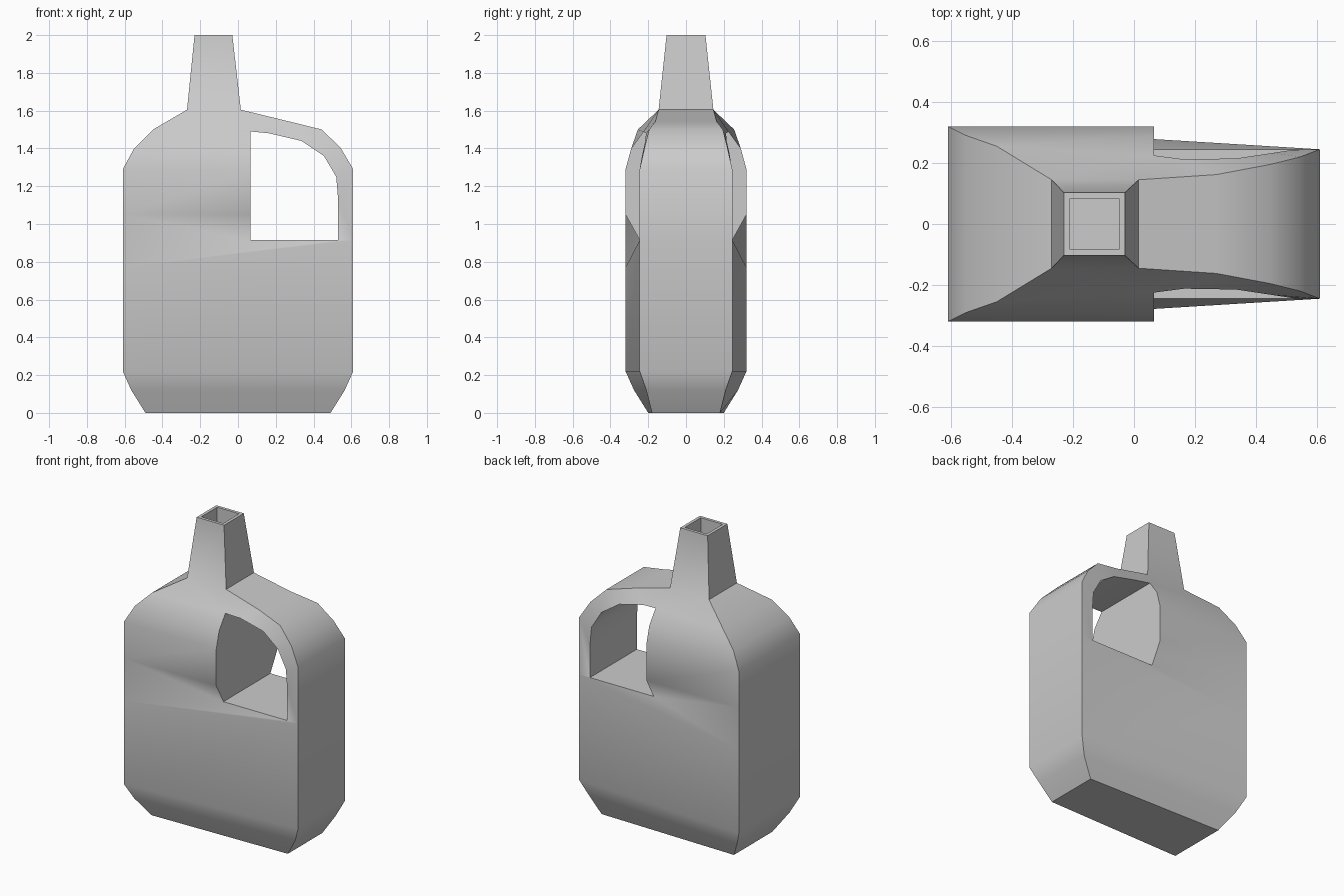
import bpy, bmesh, math

if "Cube" in bpy.data.objects:
    bpy.data.objects.remove(bpy.data.objects["Cube"])

# Half-sheet points: name -> (x, half depth, z). A = left outline, B = right outline, H = grip hole
P = {
    "A0": (-.49, .20, 0), "A1": (-.565, .275, .12), "A2": (-.61, .32, .22),
    "A2b": (-.61, .32, .77), "A2c": (-.61, .32, 1.05), "A3": (-.61, .32, 1.29),
    "A4": (-.55, .29, 1.4), "A5": (-.45, .255, 1.5), "A6": (-.27, .145, 1.605),
    "A7": (-.23, .103, 2),
    "B0": (.49, .18, 0), "B1": (.565, .21, .12), "B2": (.61, .245, .22),
    "B2b": (.61, .245, .915), "B3": (.61, .245, 1.29), "B4": (.545, .22, 1.4),
    "B5": (.445, .195, 1.5), "B5b": (.27, .162, 1.543), "B6": (.015, .145, 1.605),
    "B7": (-.03, .103, 2),
    "H0": (.065, .245, .915), "H1": (.53, .245, .915), "H2": (.53, .245, 1.13),
    "H3": (.52, .243, 1.25), "H4": (.455, .233, 1.36), "H5": (.335, .215, 1.44),
    "H6": (.165, .212, 1.48), "H7": (.065, .225, 1.49), "H8": (.065, .29, 1.4),
    "H9": (.065, .32, 1.29), "H10": (.065, .32, 1.05),
}
FACES = """A0 B0 B1 A1|A1 B1 B2 A2|A2 B2 B2b A2b|A2b B2b H1 H0|A2b H0 A2c|A2c H0 H10
A2c H10 H9 A3|A3 H9 H8 A4|A4 H8 H7 A5|A5 H7 A6|H7 B6 A6|H7 H6 B5b B6|H6 H5 B5 B5b
H5 H4 B4 B5|H4 H3 B3 B4|H3 H2 B3|H2 H1 B2b B3|A6 B6 B7 A7""".replace("\n", "|").split("|")

bm = bmesh.new()
front = {k: bm.verts.new((x, -y, z)) for k, (x, y, z) in P.items()}
back = {k: bm.verts.new((x, y, z)) for k, (x, y, z) in P.items()}
twin = {front[k]: back[k] for k in P}

# Front sheet and its mirror
for f in FACES:
    names = f.split()
    bm.faces.new([front[n] for n in names])
    bm.faces.new([back[n] for n in reversed(names)])

# Bridge the outline and the grip hole from front to back
rim = [e for e in bm.edges if e.is_boundary and e.verts[0] in twin]
for e in rim:
    a, b = e.verts
    bm.faces.new((a, b, twin[b], twin[a]))
bmesh.ops.recalc_face_normals(bm, faces=bm.faces)

# Neck opening
mouth = next(f for f in bm.faces if all(v.co.z > 1.99 for v in f.verts))
bmesh.ops.inset_region(bm, faces=[mouth], thickness=.028)
out = bmesh.ops.extrude_discrete_faces(bm, faces=[mouth])
bmesh.ops.translate(bm, verts=out["faces"][0].verts, vec=(0, 0, -.3))

mesh = bpy.data.meshes.new("jug_body")
bm.to_mesh(mesh)
bm.free()
jug = bpy.data.objects.new("jug_body", mesh)
bpy.context.collection.objects.link(jug)
bpy.context.view_layer.objects.active = jug
jug.select_set(True)
bpy.ops.object.shade_smooth_by_angle(angle=math.radians(35))
